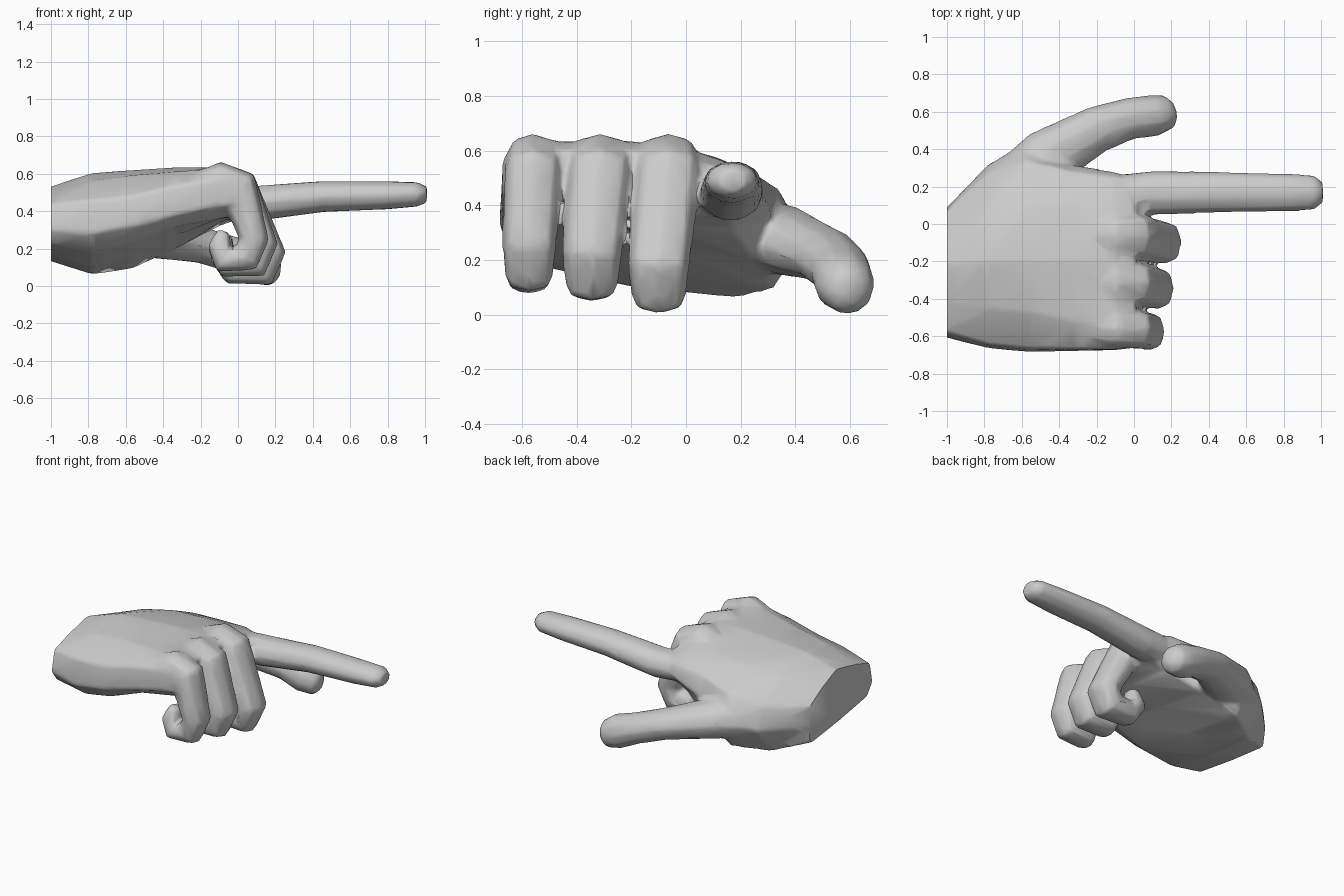
import bpy, bmesh, math
from mathutils import Vector

if "Cube" in bpy.data.objects:
    bpy.data.objects.remove(bpy.data.objects["Cube"])


def loft(name, rings):
    """Skin a list of equal-length point rings and cap both ends."""
    bm = bmesh.new()
    vs = [[bm.verts.new(p) for p in r] for r in rings]
    n = len(rings[0])
    for a, b in zip(vs, vs[1:]):
        for i in range(n):
            j = (i + 1) % n
            bm.faces.new((a[i], a[j], b[j], b[i]))
    bm.faces.new(vs[0])
    bm.faces.new(vs[-1][::-1])
    bmesh.ops.recalc_face_normals(bm, faces=bm.faces[:])
    me = bpy.data.meshes.new(name)
    bm.to_mesh(me)
    bm.free()
    ob = bpy.data.objects.new(name, me)
    bpy.context.collection.objects.link(ob)
    return ob


def limb(name, path, sides=8, square=1.0):
    """Tapered tube; path rows are x, y, z, side radius, thickness radius."""
    pts = [Vector(p[:3]) for p in path]
    bulge = lambda v: math.copysign(abs(v) ** square, v) if abs(v) > 1e-6 else 0
    rings = []
    for i, p in enumerate(pts):
        d1 = (p - pts[max(i - 1, 0)]).normalized()
        d2 = (pts[min(i + 1, len(pts) - 1)] - p).normalized()
        t = (d1 + d2).normalized()
        up = t.cross(Vector((0, 1, 0))).normalized()
        side = up.cross(t)
        rs, ru = path[i][3:]
        ring = []
        for k in range(sides):
            a = 2 * math.pi * k / sides
            ring.append(p + side * rs * bulge(math.cos(a)) + up * ru * bulge(math.sin(a)))
        rings.append(ring)
    return loft(name, rings)


# Palm: cross-sections (y, z) from wrist to knuckles, starting under the little finger
sections = {
    -1.0: [(-.55, .22), (-.61, .30), (-.58, .44), (-.42, .49), (-.22, .535),
           (-.05, .46), (.07, .39), (.09, .25), (.07, .13), (-.25, .17)],
    -.78: [(-.55, .18), (-.665, .28), (-.645, .46), (-.45, .56), (-.20, .605),
           (.08, .53), (.27, .40), (.32, .25), (.19, .06), (-.20, .10)],
    -.57: [(-.58, .23), (-.685, .32), (-.67, .48), (-.47, .59), (-.20, .62),
           (.10, .57), (.34, .46), (.44, .29), (.32, .09), (-.15, .16)],
    -.33: [(-.58, .32), (-.68, .38), (-.67, .54), (-.52, .61), (-.20, .635),
           (.10, .58), (.28, .50), (.32, .36), (.26, .20), (-.15, .27)],
    -.10: [(-.58, .36), (-.675, .43), (-.67, .58), (-.54, .635), (-.20, .635),
           (.06, .59), (.25, .52), (.28, .43), (.17, .32), (-.15, .34)],
    .01: [(-.58, .38), (-.665, .45), (-.65, .56), (-.54, .60), (-.20, .60),
          (.03, .56), (.20, .51), (.24, .44), (.16, .36), (-.15, .38)],
}
rings = [[Vector((x, y, z)) for y, z in s] for x, s in sections.items()]
# Extra forearm length, trimmed off below for a crisp wrist cut
rings.insert(0, [p + (p - q) * .5 for p, q in zip(rings[0], rings[1])])
hand = loft("pointing_hand", rings)

# Pointing index finger
index = limb("index_finger", [
    (-.30, .14, .45, .10, .08), (.08, .165, .44, .118, .098),
    (.45, .17, .478, .111, .086), (.80, .168, .485, .103, .078),
    (.96, .168, .49, .096, .068), (1.01, .168, .49, .055, .045)], 10)

# Thumb, sweeping outward and down
thumb = limb("thumb", [
    (-.74, .14, .26, .14, .12), (-.47, .35, .275, .16, .13),
    (-.20, .505, .22, .128, .10), (-.02, .565, .165, .113, .10),
    (.11, .58, .115, .113, .112), (.19, .60, .085, .09, .09),
    (.22, .61, .08, .04, .045)], 10)


# Three curled fingers: y at knuckle and tip, lower-joint shift, girth
def curled(name, y0, y1, dx, dz, g):
    return limb(name, [
        (-.42, y0, .49, .05, .04),
        (-.10, y0, .558, .115 * g, .108),
        (.005, y0, .518, .122 * g, .115),
        (.165 + dx, y1, .18 + dz, .114 * g, .092 * g),
        (.125 + dx, y1, .085 + dz, .104 * g, .098 * g),
        (-.03 + dx * .6, y1, .085 + dz * .7, .094 * g, .08 * g),
        (-.085 + dx * .2, y1, .16 + dz * .8, .082 * g, .07 * g),
        (-.06 + dx * .2, y1, .26 + dz * .5, .05 * g, .04 * g)], 8, .8)


parts = [index, thumb,
         curled("middle_finger", -.065, -.10, 0, 0, 1),
         curled("ring_finger", -.315, -.345, -.04, .045, .98),
         curled("little_finger", -.56, -.575, -.08, .07, .88)]

# Fuse the fingers into the palm, blend the joints, then simplify
bpy.ops.object.select_all(action='DESELECT')
for ob in parts + [hand]:
    ob.select_set(True)
bpy.context.view_layer.objects.active = hand
bpy.ops.object.join()


def apply(kind, **settings):
    mod = hand.modifiers.new("step", kind)
    for key, value in settings.items():
        setattr(mod, key, value)
    bpy.ops.object.modifier_apply(modifier=mod.name)


apply('REMESH', mode='VOXEL', voxel_size=.014)
apply('SMOOTH', factor=.5, iterations=8)
apply('DECIMATE', ratio=.05)

# Trim the wrist flat
bm = bmesh.new()
bm.from_mesh(hand.data)
cut = bmesh.ops.bisect_plane(bm, geom=bm.verts[:] + bm.edges[:] + bm.faces[:],
                             plane_co=(-1, 0, 0), plane_no=(-1, 0, 0), clear_outer=True)
bmesh.ops.holes_fill(bm, edges=[e for e in bm.edges if e.is_boundary])
bmesh.ops.recalc_face_normals(bm, faces=bm.faces[:])
bm.to_mesh(hand.data)
bm.free()

# Smooth shading, keeping the sharp wrist edge
bpy.ops.object.shade_smooth_by_angle(angle=math.radians(50))
